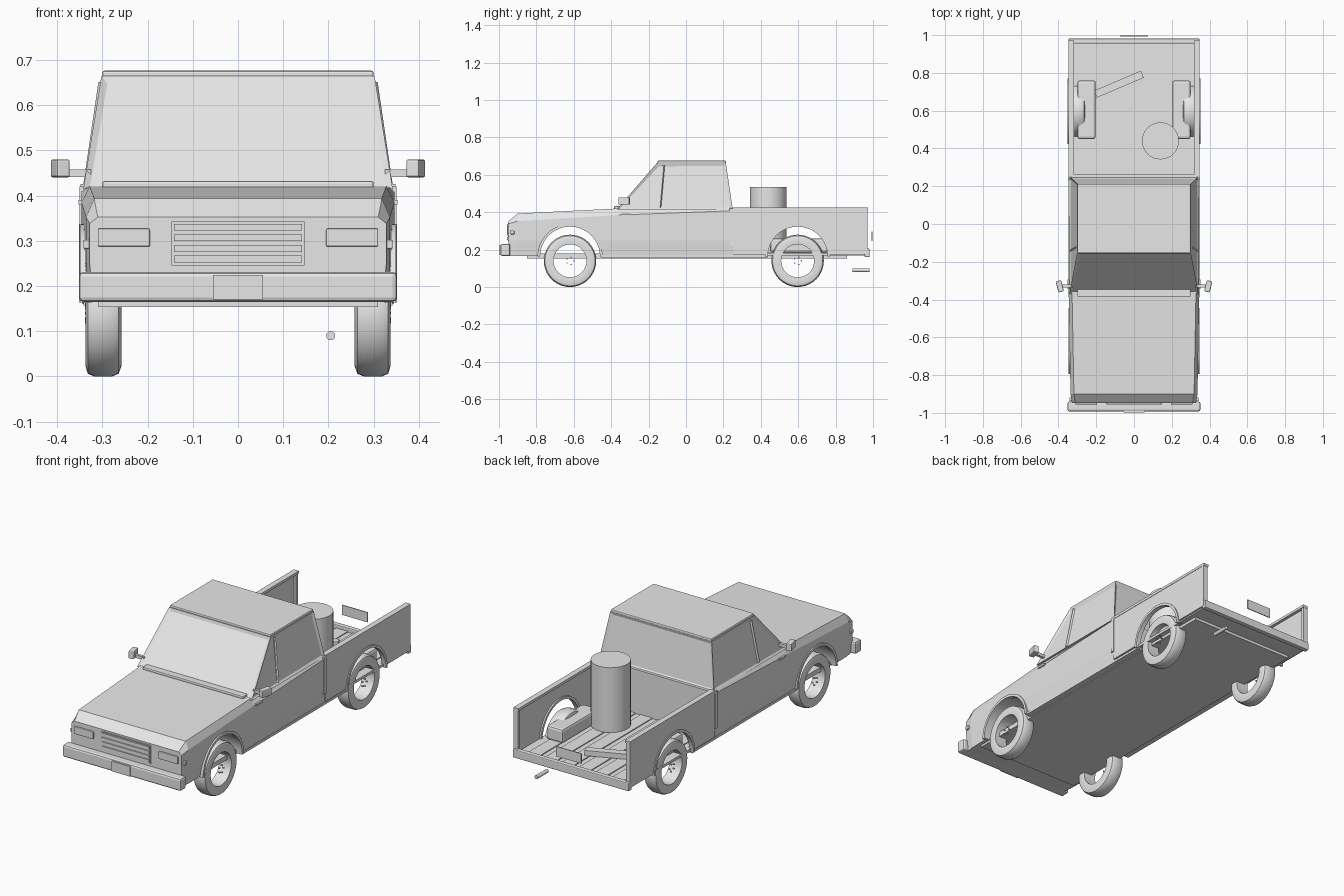
import bpy, bmesh, math
from mathutils import Vector, Matrix

if "Cube" in bpy.data.objects:
    bpy.data.objects.remove(bpy.data.objects["Cube"])

paint = bpy.data.materials.new("light_grey")
paint.use_nodes = True
paint.diffuse_color = (0.8, 0.8, 0.8, 1)
paint.node_tree.nodes["Principled BSDF"].inputs["Base Color"].default_value = (0.8, 0.8, 0.8, 1)


def finish(name, bm, bevel=0, smooth=False):
    bmesh.ops.recalc_face_normals(bm, faces=bm.faces)
    mesh = bpy.data.meshes.new(name)
    bm.to_mesh(mesh)
    bm.free()
    mesh.materials.append(paint)
    ob = bpy.data.objects.new(name, mesh)
    bpy.context.collection.objects.link(ob)
    if bevel:
        mod = ob.modifiers.new("bevel", "BEVEL")
        mod.width, mod.segments = bevel, 2
    if smooth:
        activate(ob)
        bpy.ops.object.shade_smooth_by_angle(angle=math.radians(40))
    return ob


def activate(ob):
    bpy.ops.object.select_all(action="DESELECT")
    ob.select_set(True)
    bpy.context.view_layer.objects.active = ob


def box(name, xs, ys, zs, bevel=0, turn=0):
    """Box from its x, y and z ranges, turned about its own vertical axis."""
    mid = Vector([sum(r) / 2 for r in (xs, ys, zs)])
    size = [abs(r[1] - r[0]) for r in (xs, ys, zs)]
    bm = bmesh.new()
    bmesh.ops.create_cube(bm, size=1, matrix=Matrix.Translation(mid)
                          @ Matrix.Rotation(turn, 4, "Z") @ Matrix.Diagonal((*size, 1)))
    return finish(name, bm, bevel)


def pair(name, xs, ys, zs, bevel=0):
    for side, s in (("left", 1), ("right", -1)):
        box(f"{side}_{name}", [s * x for x in xs], ys, zs, bevel)


def rod(name, centre, radius, length, axis="Z", sides=32):
    turn = {"X": Matrix.Rotation(math.pi / 2, 4, "Y"),
            "Y": Matrix.Rotation(math.pi / 2, 4, "X"), "Z": Matrix()}[axis]
    bm = bmesh.new()
    bmesh.ops.create_cone(bm, cap_ends=True, segments=sides, radius1=radius, radius2=radius,
                          depth=length, matrix=Matrix.Translation(centre) @ turn)
    return finish(name, bm, smooth=True)


def loft(sections, closed=False):
    """Skin a list of matching point rings."""
    bm = bmesh.new()
    rings = [[bm.verts.new(p) for p in ring] for ring in sections]
    joins = list(zip(rings, rings[1:]))
    if closed:
        joins.append((rings[-1], rings[0]))
    else:
        bm.faces.new(rings[0])
        bm.faces.new(rings[-1])
    for a, b in joins:
        for i in range(len(a)):
            j = (i + 1) % len(a)
            bm.faces.new((a[i], a[j], b[j], b[i]))
    return bm


def beam(name, a, b, radius):
    """Square bar between two points."""
    a, b = Vector(a), Vector(b)
    bm = bmesh.new()
    bmesh.ops.create_cone(bm, cap_ends=True, segments=4, radius1=radius, radius2=radius,
                          depth=(b - a).length, matrix=Matrix.Translation((a + b) / 2)
                          @ (b - a).to_track_quat("Z", "Y").to_matrix().to_4x4()
                          @ Matrix.Rotation(math.pi / 4, 4, "Z"))
    return finish(name, bm)


FRONT, REAR, AXLE_Z, ARCH_Z, ARCH_R = -0.62, 0.597, 0.14, 0.163, 0.163


def cut_arch(ob, y):
    cutter = rod("arch_cutter", (0, y, ARCH_Z), ARCH_R, 1, "X", 40)
    cutter.hide_render = True
    activate(ob)
    mod = ob.modifiers.new("arch", "BOOLEAN")
    mod.operation, mod.solver, mod.object = "DIFFERENCE", "EXACT", cutter
    bpy.ops.object.modifier_apply(modifier=mod.name)
    bpy.data.objects.remove(cutter)


# Front body: sections of (y, top height, shoulder height, half width)
rings = []
for y, top, belt, w in ((-0.948, 0.352, 0.338, 0.328), (-0.90, 0.393, 0.352, 0.336),
                        (-0.36, 0.42, 0.385, 0.346), (0.25, 0.42, 0.408, 0.346)):
    half = [(w - 0.008, 0.165), (w, 0.25), (w, belt), (w - 0.018, top)]
    rings.append([(x, y, z) for x, z in half] + [(-x, y, z) for x, z in reversed(half)])
body = finish("front_body", loft(rings))
cut_arch(body, FRONT)

# Cab with inset windows, and its roof
rings = [[(x, y0, z), (-x, y0, z), (-x, y1, z), (x, y1, z)]
         for z, x, y0, y1 in ((0.415, 0.342, -0.37, 0.25), (0.664, 0.302, -0.155, 0.213))]
bm = loft(rings)
bm.normal_update()
walls = [f for f in bm.faces if abs(f.normal.z) < 0.9]
bmesh.ops.recalc_face_normals(bm, faces=bm.faces)
bmesh.ops.inset_individual(bm, faces=walls, thickness=0.02, depth=-0.007)
finish("cab", bm)
box("roof", (-0.3, 0.3), (-0.152, 0.213), (0.66, 0.676), 0.005)
box("cowl", (-0.3, 0.3), (-0.385, -0.345), (0.415, 0.432), 0.005)
for side, s in (("left", 1), ("right", -1)):
    beam(f"{side}_window_divider", (s * 0.335, -0.14, 0.425), (s * 0.302, -0.12, 0.65), 0.007)

# Underbody and sills
box("floor_pan", (-0.31, 0.31), (-0.85, 0.86), (0.153, 0.178))
pair("sill", (0.31, 0.342), (-0.455, 0.435), (0.157, 0.17))

# Load bed
box("bed_floor", (-0.336, 0.336), (0.25, 0.965), (0.168, 0.182))
for i in range(6):
    x = -0.25 + i * 0.1
    box(f"bed_slat_{i + 1}", (x - 0.035, x + 0.035), (0.265, 0.96), (0.18, 0.187))
box("bed_front_wall", (-0.336, 0.336), (0.25, 0.262), (0.175, 0.42))
for side, s in (("left", 1), ("right", -1)):
    panel = box(f"{side}_bed_side", (s * 0.334, s * 0.346), (0.25, 0.968), (0.175, 0.42))
    cut_arch(panel, REAR)
pair("bed_rail", (0.318, 0.348), (0.25, 0.972), (0.411, 0.425))
pair("bed_rear_post", (0.322, 0.347), (0.955, 0.97), (0.175, 0.42))
pair("cab_seam", (0.34, 0.35), (0.233, 0.252), (0.22, 0.42))
pair("bed_box", (0.203, 0.3), (0.45, 0.76), (0.185, 0.26), 0.012)

# Cargo
rod("barrel", (0.14, 0.44, 0.361), 0.098, 0.35)
box("plank", (-0.215, 0.055), (0.72, 0.76), (0.187, 0.215), 0, math.radians(23))

# Wheels, bolts and arch lips
tyre = [(0.088, 0.262), (0.118, 0.258), (0.134, 0.264), (0.14, 0.278),
        (0.14, 0.318), (0.134, 0.332), (0.118, 0.337), (0.088, 0.333)]
for end, y in (("front", FRONT), ("rear", REAR)):
    for side, s in (("left", 1), ("right", -1)):
        rings, lip = [], []
        for i in range(40):
            a = math.tau * i / 40
            rings.append([(s * x, y + r * math.cos(a), AXLE_Z + r * math.sin(a)) for r, x in tyre])
        finish(f"{end}_{side}_tyre", loft(rings, True), smooth=True)
        edge = 0.343 if end == "front" else 0.346
        for i in range(25):
            a = math.pi * i / 24
            lip.append([(s * x, y + r * math.cos(a), ARCH_Z + r * math.sin(a))
                        for r, x in ((0.16, edge - 0.02), (0.16, edge + 0.005),
                                     (0.174, edge + 0.005), (0.174, edge - 0.02))])
        finish(f"{end}_{side}_arch_lip", loft(lip), smooth=True)
        for i in range(5):
            a = math.tau * i / 5
            rod(f"{end}_{side}_bolt_{i + 1}", (s * 0.333, y + 0.02 * math.cos(a),
                AXLE_Z + 0.02 * math.sin(a)), 0.004, 0.01, "X", 6)

# Front end
box("front_bumper", (-0.352, 0.352), (-0.992, -0.94), (0.165, 0.231), 0.01)
box("front_plate", (-0.055, 0.055), (-0.998, -0.99), (0.17, 0.224))
box("grille", (-0.147, 0.147), (-0.953, -0.94), (0.245, 0.343))
for i in range(4):
    z = 0.252 + i * 0.0235
    box(f"grille_bar_{i + 1}", (-0.142, 0.142), (-0.958, -0.95), (z, z + 0.015))
pair("headlight", (0.195, 0.31), (-0.956, -0.94), (0.287, 0.327), 0.003)
pair("side_marker", (0.32, 0.342), (-0.938, -0.918), (0.282, 0.302), 0.003)

# Rear end
box("rear_bumper", (-0.346, 0.346), (0.955, 0.982), (0.16, 0.205), 0.005)
box("rear_plate", (-0.075, 0.075), (0.993, 0.998), (0.245, 0.298))
rod("exhaust", (0.205, 0.935, 0.09), 0.01, 0.09, "Y", 16)

# Mirrors and door handles
pair("mirror_arm", (0.325, 0.385), (-0.335, -0.32), (0.441, 0.458))
for side, s in (("left", 1), ("right", -1)):
    box(f"{side}_mirror", (s * 0.378, s * 0.408), (-0.36, -0.3), (0.44, 0.48), 0.005,
        math.radians(-15 * s))
pair("door_handle", (0.34, 0.353), (-0.345, -0.295), (0.38, 0.39))
